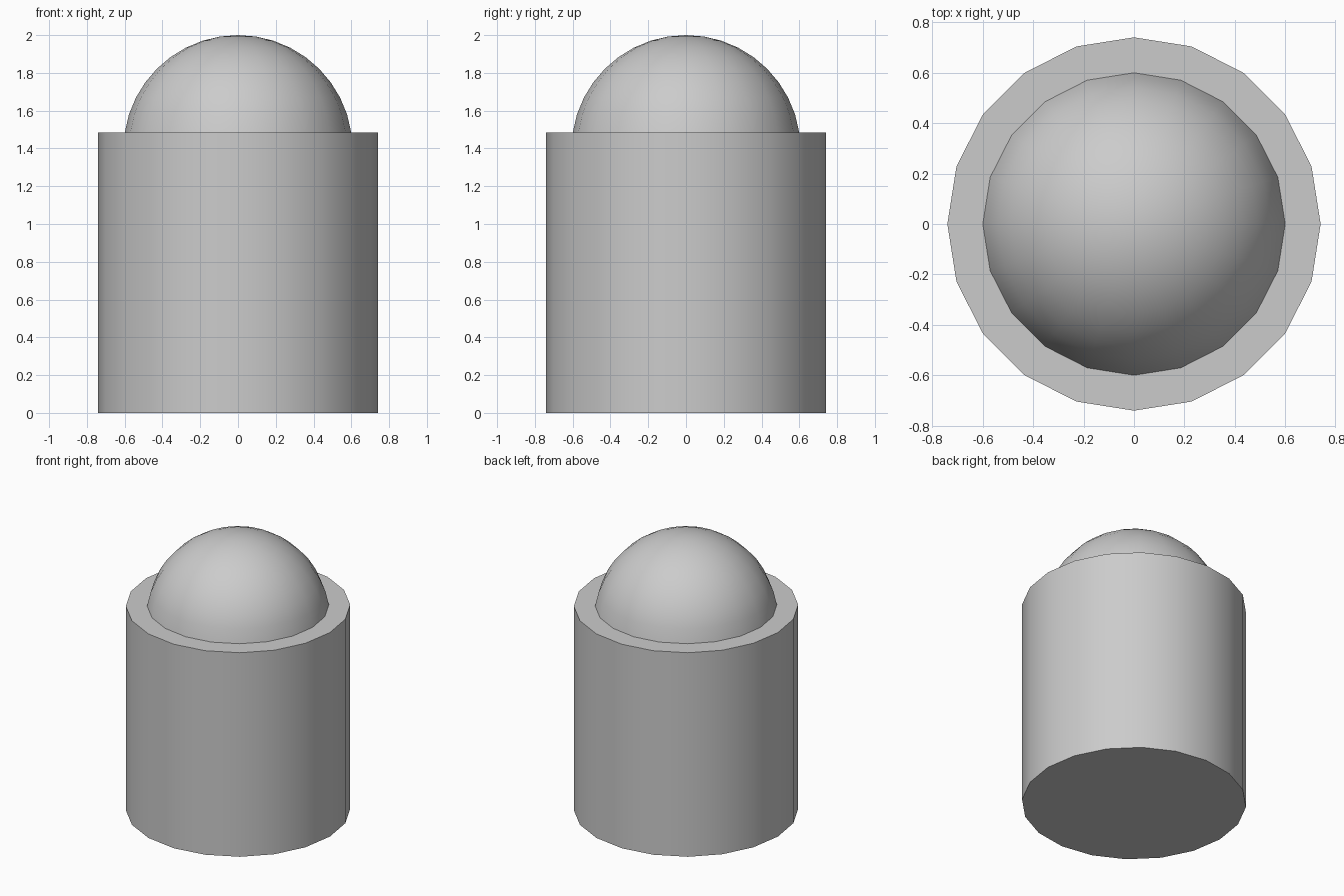
import bpy, bmesh, math

if "Cube" in bpy.data.objects:
    bpy.data.objects.remove(bpy.data.objects["Cube"])

SIDES = 20


def lathe(name, profile):
    """Spin a (radius, z) profile round z; both ends lie on the axis."""
    bm = bmesh.new()
    rings = []
    for r, z in profile:
        if r == 0:
            rings.append([bm.verts.new((0, 0, z))] * SIDES)
        else:
            rings.append([bm.verts.new((r * math.cos(a), r * math.sin(a), z))
                          for a in (2 * math.pi * i / SIDES for i in range(SIDES))])
    for low, high in zip(rings, rings[1:]):
        for i in range(SIDES):
            j = (i + 1) % SIDES
            quad = [low[i], low[j], high[j], high[i]]
            bm.faces.new(list(dict.fromkeys(quad)))
    bmesh.ops.recalc_face_normals(bm, faces=bm.faces)
    mesh = bpy.data.meshes.new(name)
    bm.to_mesh(mesh)
    bm.free()
    obj = bpy.data.objects.new(name, mesh)
    bpy.context.collection.objects.link(obj)
    bpy.ops.object.select_all(action='DESELECT')
    obj.select_set(True)
    bpy.context.view_layer.objects.active = obj
    bpy.ops.object.shade_smooth_by_angle(angle=math.radians(35))
    return obj


# Body: wide cylinder with a dome rising from its flat top
BODY_R, BODY_H = 0.74, 1.485
DOME_R, STEP = 0.607, math.radians(9)
centre = 2.0 - DOME_R
dome = [(DOME_R * math.cos(k * STEP), centre + DOME_R * math.sin(k * STEP))
        for k in range(2, 10)]
rim = (DOME_R * math.cos(STEP), BODY_H)
lathe("domed_cylinder",
      [(0, 0), (BODY_R, 0), (BODY_R, BODY_H), rim] + dome + [(0, 2.0)])
